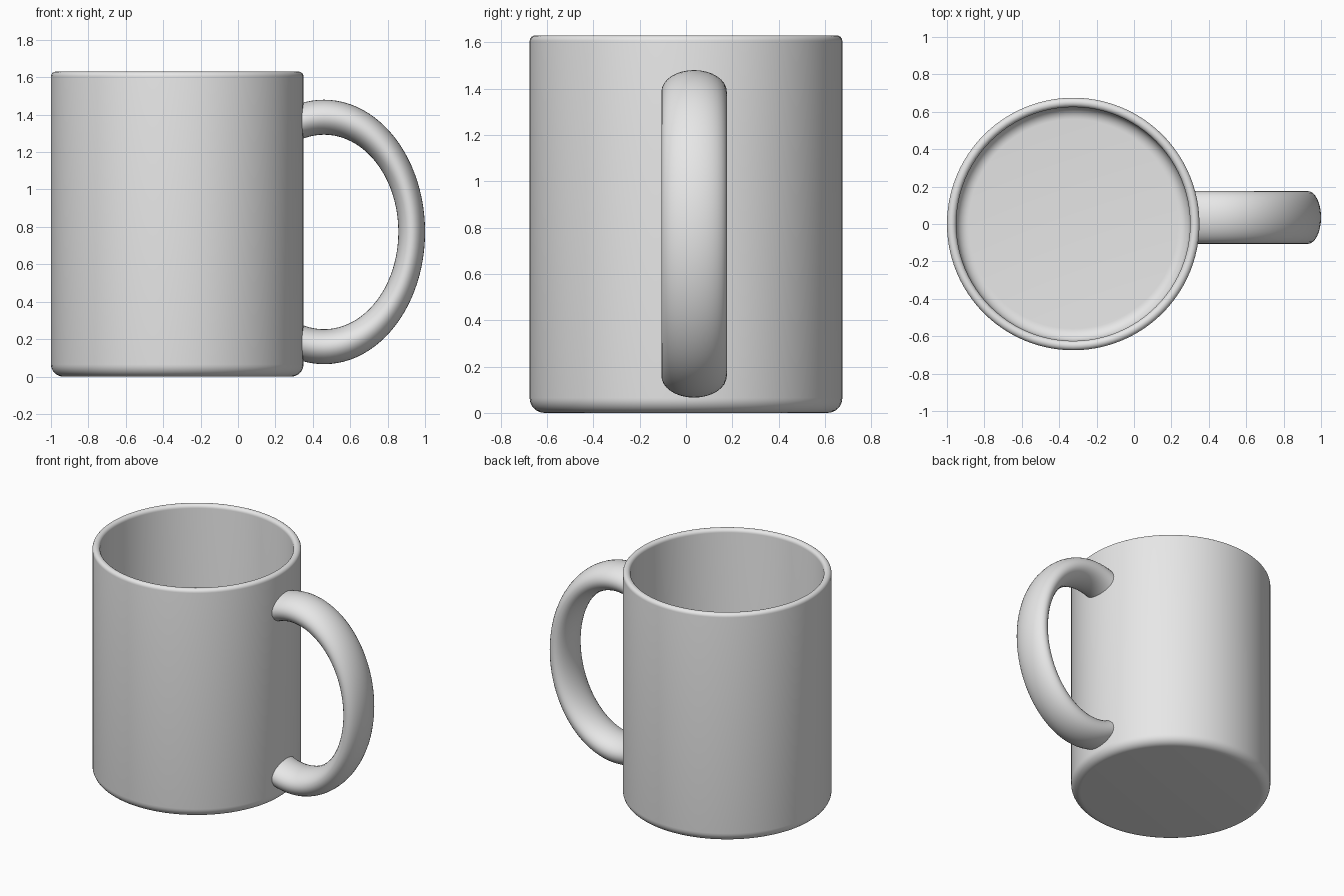
import bpy
import bmesh
from math import sin, cos, pi, radians
from mathutils import Matrix, Vector

cube = bpy.data.objects.get("Cube")
if cube:
    bpy.data.objects.remove(cube, do_unlink=True)

# Single ceramic colour
ceramic = bpy.data.materials.new("grey ceramic")
ceramic.use_nodes = True
colour = (0.8, 0.8, 0.8, 1)
ceramic.diffuse_color = colour
for node in ceramic.node_tree.nodes:
    if node.type == "BSDF_PRINCIPLED":
        node.inputs["Base Color"].default_value = colour

BODY_X, RADIUS, HEIGHT, WALL = -0.325, 0.675, 1.63, 0.05


def arc(cx, cz, r, start, end, steps=8):
    """Points of a rounded corner in the radius/height plane."""
    angles = [radians(start + (end - start) * i / steps) for i in range(steps + 1)]
    return [(cx + r * cos(a), cz + r * sin(a)) for a in angles]


def finish(name, bm):
    bmesh.ops.recalc_face_normals(bm, faces=bm.faces[:])
    mesh = bpy.data.meshes.new(name)
    bm.to_mesh(mesh)
    bm.free()
    mesh.materials.append(ceramic)
    obj = bpy.data.objects.new(name, mesh)
    bpy.context.collection.objects.link(obj)
    bpy.ops.object.select_all(action="DESELECT")
    obj.select_set(True)
    bpy.context.view_layer.objects.active = obj
    bpy.ops.object.shade_smooth_by_angle(angle=radians(40))
    return obj


# Mug body: hollow lathe with rounded foot, rim and inner floor
foot, lip, inner = 0.065, WALL / 2, RADIUS - WALL
profile = [(0, 0)]
profile += arc(RADIUS - foot, foot, foot, -90, 0)
profile += arc(RADIUS - lip, HEIGHT - lip, lip, 0, 180, 12)
profile += arc(inner - foot, WALL + foot, foot, 0, -90)
profile += [(0, WALL)]

bm = bmesh.new()
verts = [bm.verts.new((r, 0, z)) for r, z in profile]
edges = [bm.edges.new(pair) for pair in zip(verts, verts[1:])]
bmesh.ops.spin(bm, geom=verts + edges, cent=(0, 0, 0), axis=(0, 0, 1),
               angle=2 * pi, steps=96)
bmesh.ops.remove_doubles(bm, verts=bm.verts[:], dist=0.0005)
bmesh.ops.translate(bm, verts=bm.verts[:], vec=(BODY_X, 0, 0))
finish("mug_body", bm)

# Handle: stretched ring, cut off inside the wall
bpy.ops.mesh.primitive_torus_add(major_segments=96, minor_segments=32,
                                 major_radius=0.6135, minor_radius=0.0935)
ring = bpy.context.object
bm = bmesh.new()
bm.from_mesh(ring.data)
bpy.data.objects.remove(ring, do_unlink=True)
place = (Matrix.Translation((0.46, 0.035, 0.773))
         @ Matrix.Rotation(pi / 2, 4, "X")
         @ Matrix.Diagonal((0.764, 1, 1.51, 1)))
bmesh.ops.transform(bm, matrix=place, verts=bm.verts[:])
cut = bmesh.ops.bisect_plane(bm, geom=bm.verts[:] + bm.edges[:] + bm.faces[:],
                             plane_co=Vector((0.312, 0, 0)),
                             plane_no=Vector((1, 0, 0)), clear_inner=True)
bmesh.ops.holes_fill(bm, edges=[e for e in bm.edges if e.is_boundary], sides=0)
finish("handle", bm)
